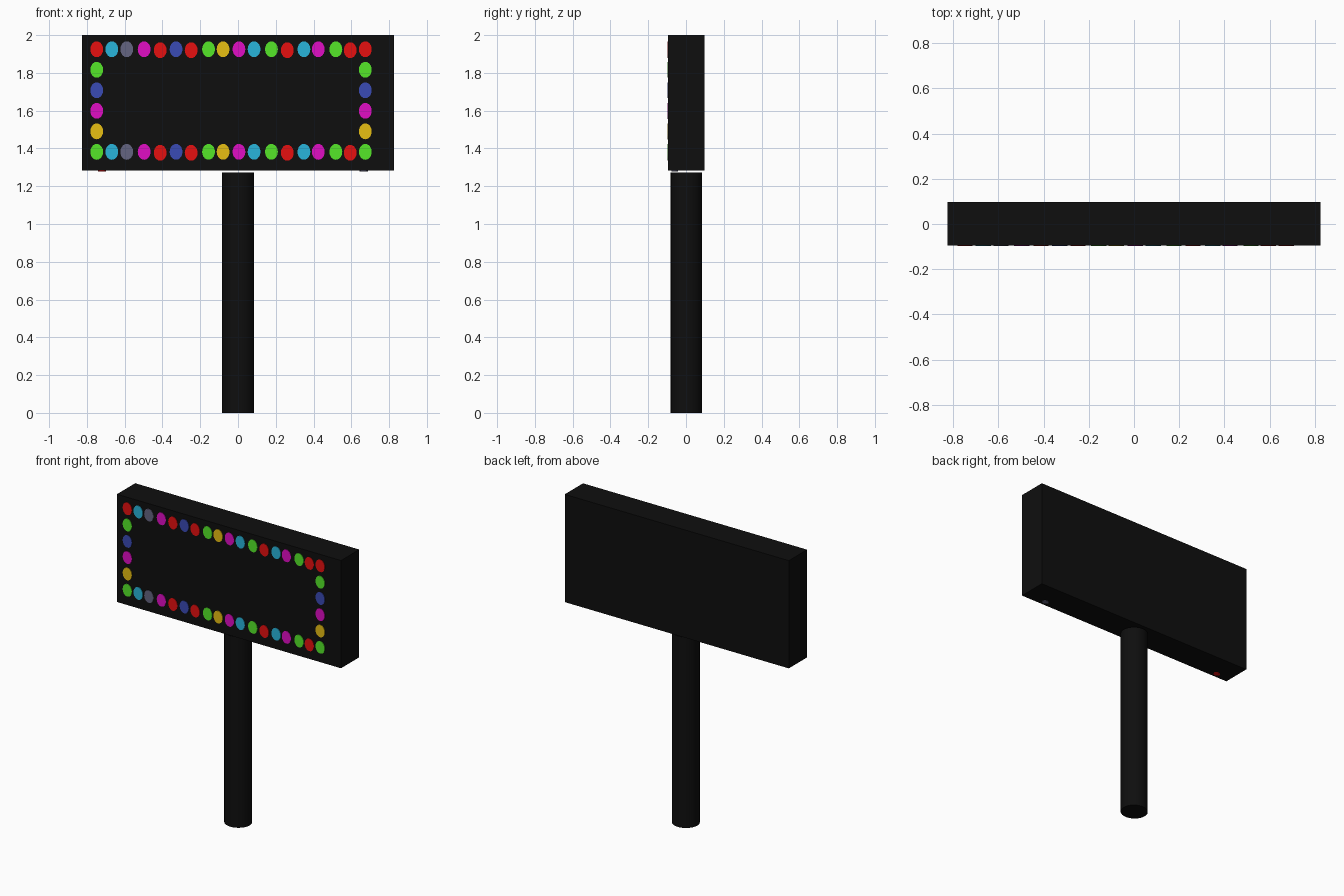
import bpy, bmesh, math
from mathutils import Matrix

if "Cube" in bpy.data.objects:
    bpy.data.objects.remove(bpy.data.objects["Cube"])

COLOURS = {
    "black": (0.0045, 0.0045, 0.0045),
    "red": (0.80, 0.005, 0.005),
    "green": (0.09, 0.80, 0.022),
    "cyan": (0.022, 0.46, 0.71),
    "grey": (0.13, 0.13, 0.22),
    "magenta": (0.75, 0.004, 0.56),
    "blue": (0.042, 0.069, 0.46),
    "yellow": (0.80, 0.52, 0.006),
}
MATS = {}
for name, rgb in COLOURS.items():
    MATS[name] = bpy.data.materials.new(name)
    MATS[name].diffuse_color = (*rgb, 1)


def add_object(name, bm, colour, smooth=False):
    mesh = bpy.data.meshes.new(name)
    bm.to_mesh(mesh)
    bm.free()
    mesh.materials.append(MATS[colour])
    obj = bpy.data.objects.new(name, mesh)
    bpy.context.collection.objects.link(obj)
    if smooth:
        bpy.ops.object.select_all(action='DESELECT')
        obj.select_set(True)
        bpy.context.view_layer.objects.active = obj
        bpy.ops.object.shade_smooth_by_angle(angle=math.radians(40))
    return obj


def disc(name, centre, rx, ry, depth, colour, segments=20, tilt=0.0, smooth=False):
    """Elliptical cylinder along z, optionally tilted about x."""
    bm = bmesh.new()
    bmesh.ops.create_cone(bm, cap_ends=True, segments=segments,
                          radius1=1, radius2=1, depth=depth)
    bm.transform(Matrix.Translation(centre) @ Matrix.Rotation(tilt, 4, 'X')
                 @ Matrix.Diagonal((rx, ry, 1, 1)))
    return add_object(name, bm, colour, smooth)


# sign board
FRONT, BACK, BOTTOM, TOP = -0.095, 0.097, 1.282, 2.0
bm = bmesh.new()
bmesh.ops.create_cube(bm, size=1)
bm.transform(Matrix.Translation((0, (FRONT + BACK) / 2, (BOTTOM + TOP) / 2))
             @ Matrix.Diagonal((1.652, BACK - FRONT, TOP - BOTTOM, 1)))
add_object("sign_board", bm, "black")

# round pole, ending just under the board
disc("pole", (0, 0.002, 0.636), 0.085, 0.083, 1.272, "black", 32, smooth=True)


# flat oval bulbs around the edge of the front face
def bulb(x, z, colour):
    disc("bulb", (x, FRONT, z), 0.034, 0.042, 0.006, colour, tilt=math.pi / 2)


XS = [-0.748, -0.668, -0.589, -0.497, -0.412, -0.328, -0.248, -0.156, -0.079,
      0.005, 0.085, 0.177, 0.261, 0.349, 0.425, 0.518, 0.594, 0.674]
ROW = ("cyan grey magenta red blue red green yellow magenta cyan green red "
       "cyan magenta green red").split()
COLUMN = "green yellow magenta blue green red".split()
Z_LOW, Z_HIGH = 1.382, 1.925
for x, colour in zip(XS[1:-1], ROW):
    for z in (Z_LOW, Z_HIGH):
        bulb(x, z - (0.005 if colour == "red" else 0), colour)
for x in (XS[0], XS[-1]):
    for i, colour in enumerate(COLUMN):
        bulb(x, Z_LOW + (Z_HIGH - Z_LOW) * i / 5, colour)

# two small lights on the underside
for x, colour in ((-0.72, "red"), (0.665, "grey")):
    disc("underside_light", (x, -0.06, BOTTOM), 0.022, 0.018, 0.006, colour)

for m in bpy.data.materials:
    if m.users and not m.is_grease_pencil:
        m.use_nodes = True
        m.node_tree.nodes["Principled BSDF"].inputs["Base Color"].default_value = m.diffuse_color
